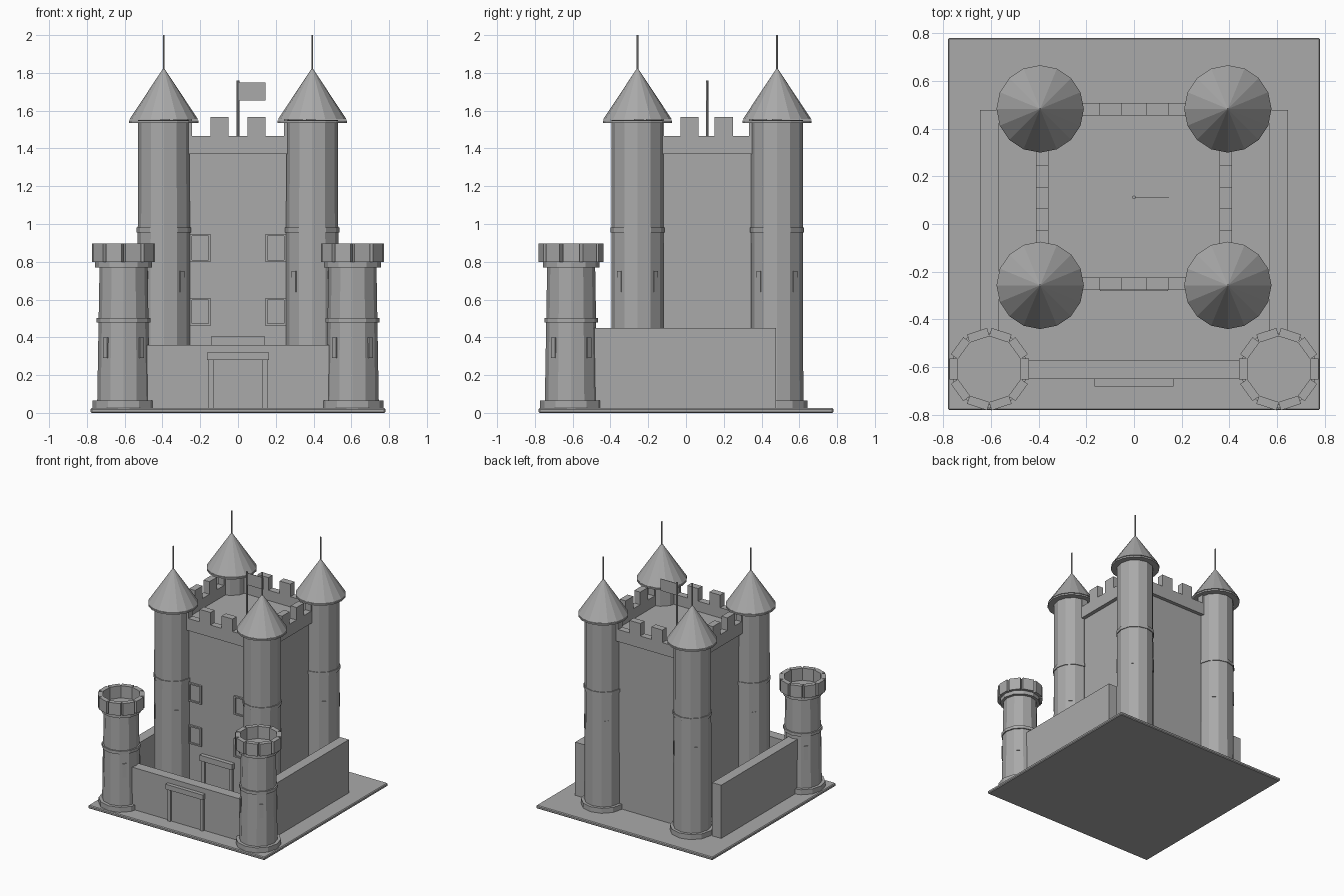
import bpy, bmesh, math
from mathutils import Matrix, Vector

if "Cube" in bpy.data.objects:
    bpy.data.objects.remove(bpy.data.objects["Cube"])

stone = bpy.data.materials.new("grey stone")
stone.diffuse_color = (0.4, 0.4, 0.4, 1)
stone.use_nodes = True
stone.node_tree.nodes["Principled BSDF"].inputs["Base Color"].default_value = stone.diffuse_color


def finish(name, bm):
    mesh = bpy.data.meshes.new(name)
    bm.to_mesh(mesh)
    bm.free()
    mesh.materials.append(stone)
    ob = bpy.data.objects.new(name, mesh)
    bpy.context.collection.objects.link(ob)
    return ob


def add_box(bm, lo, hi, place=Matrix()):
    lo, hi = Vector(lo), Vector(hi)
    m = place @ Matrix.Translation((lo + hi) / 2) @ Matrix.Diagonal((*(hi - lo), 1))
    bmesh.ops.create_cube(bm, size=1, matrix=m)


def add_cone(bm, x, y, z0, z1, r0, r1, sides=12):
    bmesh.ops.create_cone(bm, cap_ends=True, segments=sides, radius1=r0, radius2=r1,
                          depth=z1 - z0, matrix=Matrix.Translation((x, y, (z0 + z1) / 2)))


def boxes(name, items):
    bm = bmesh.new()
    for lo, hi in items:
        add_box(bm, lo, hi)
    return finish(name, bm)


def cones(name, x, y, items, sides=12):
    bm = bmesh.new()
    for item in items:
        add_cone(bm, x, y, *item, sides)
    return finish(name, bm)


def radial_boxes(name, x, y, count, start, r0, r1, width, z0, z1):
    bm = bmesh.new()
    for i in range(count):
        place = Matrix.Translation((x, y, 0)) @ Matrix.Rotation(start + i * math.tau / count, 4, 'Z')
        add_box(bm, (r0, -width / 2, z0), (r1, width / 2, z1), place)
    return finish(name, bm)


# Ground slab
slab = boxes("base_slab", [((-.78, -.78, 0), (.78, .78, .025))])
bev = slab.modifiers.new("edge", 'BEVEL')
bev.width, bev.segments = .006, 1

# Keep body, cornice parapet and battlements
KX, KF, KB = .385, -.25, .48          # parapet centre lines
KM = (KF + KB) / 2
boxes("keep_body", [((-.38, -.247, .02), (.38, .477, 1.385))])
t = .026
boxes("keep_parapet", [
    ((-KX - t, KF - t, 1.37), (KX + t, KF + t, 1.467)),
    ((-KX - t, KB - t, 1.37), (KX + t, KB + t, 1.467)),
    ((-KX - t, KF + t, 1.37), (-KX + t, KB - t, 1.467)),
    ((KX - t, KF + t, 1.37), (KX + t, KB - t, 1.467))])
merlons = []
for i in (-1.5, -.5, .5, 1.5):
    for y in (KF, KB):
        c = i * .195
        merlons.append(((c - .048, y - t, 1.467), (c + .048, y + t, 1.567)))
    for x in (-KX, KX):
        c = KM - .006 + i * .182
        merlons.append(((x - t, c - .048, 1.467), (x + t, c + .048, 1.567)))
boxes("keep_merlons", merlons)

# Four corner towers of the keep with cone roofs
for x in (-.393, .393):
    for y in (-.257, .482):
        cones("keep_tower", x, y, [(.02, 1.55, .139, .137)])
        cones("keep_tower_foot", x, y, [(.02, .065, .162, .162)])
        cones("keep_tower_band", x, y, [(.955, .982, .144, .144)])
        cones("keep_tower_eave", x, y, [(1.535, 1.547, .183, .183)], 16)
        cones("keep_tower_roof", x, y, [(1.552, 1.828, .183, 0)], 16)
        cones("keep_tower_spire", x, y, [(1.8, 2.0, .005, .005)], 6)
        radial_boxes("keep_tower_slits", x, y, 4, math.pi / 4, .12, .139, .03, .64, .75)

# Two front turrets with crowns of merlons
for x in (-.606, .606):
    y = -.608
    cones("turret", x, y, [(.02, .78, .14, .127)])
    cones("turret_foot", x, y, [(.02, .065, .164, .164)])
    cones("turret_band", x, y, [(.478, .502, .142, .142)])
    cones("turret_ledge", x, y, [(.77, .80, .15, .15)])
    radial_boxes("turret_merlons", x, y, 10, 0, .131, .167, .088, .80, .897)
    radial_boxes("turret_slits", x, y, 4, math.pi / 4, .11, .137, .03, .29, .40)

# Curtain walls
boxes("front_wall", [((-.56, -.65, .02), (.56, -.57, .36))])
for s, name in ((-1, "left_wall"), (1, "right_wall")):
    a, b = sorted((s * .565, s * .645))
    boxes(name, [((a, -.6, .02), (b, .477, .45))])


# Doorway: panel, jambs and lintel on a wall facing the front
def doorway(name, half, y, top, lintel):
    boxes(name + "_panel", [((-half, y - .006, .025), (half, y + .01, top - .01))])
    boxes(name + "_frame", [
        ((-half - .027, y - .018, .025), (-half, y + .01, top)),
        ((half, y - .018, .025), (half + .027, y + .01, top)),
        ((-half - .035, y - .03, top), (half + .035, y + .01, top + lintel))])


doorway("gate", .13, -.65, .28, .04)
doorway("keep_door", .108, -.25, .36, .045)

# Keep windows with raised frames
for x in (-.2, .2):
    for z in (.535, .873):
        w, h, f, y0, y1 = .055, .074, .011, -.262, -.24
        boxes("window_frame", [
            ((x - w, y0, z - h), (x - w + f, y1, z + h)),
            ((x + w - f, y0, z - h), (x + w, y1, z + h)),
            ((x - w + f, y0, z - h), (x + w - f, y1, z - h + f)),
            ((x - w + f, y0, z + h - f), (x + w - f, y1, z + h))])
        boxes("window_pane", [((x - w + f, -.251, z - h + f), (x + w - f, y1, z + h - f))])

# Flag on the keep roof
cones("flag_pole", 0, .112, [(1.38, 1.76, .007, .007)], 8)
boxes("flag", [((.005, .11, 1.655), (.146, .114, 1.75))])
